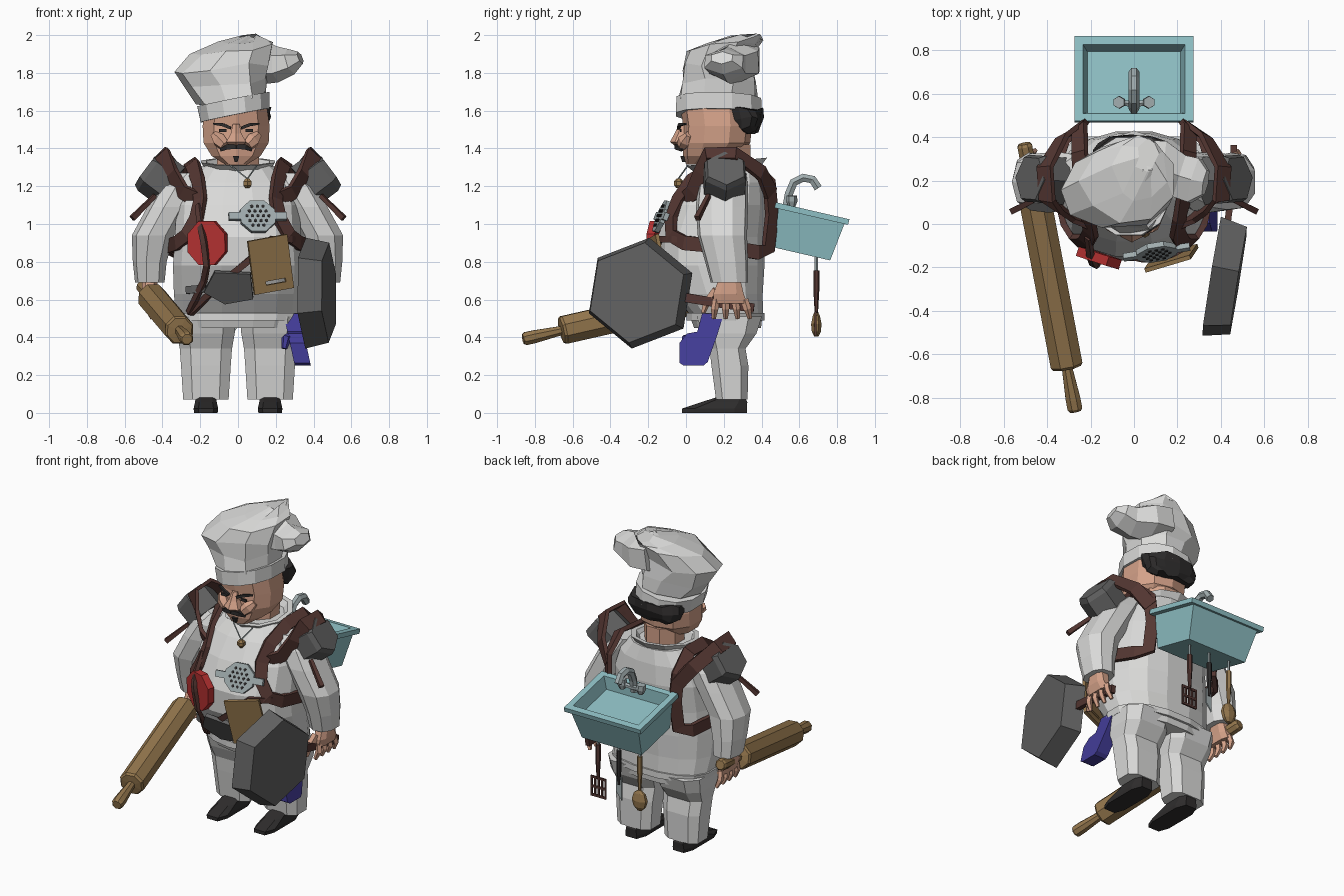
import bpy, bmesh, math, random
from mathutils import Vector, Matrix

random.seed(4)
V = Vector


def mat(name, r, g, b):
    m = bpy.data.materials.new(name)
    m.diffuse_color = (r, g, b, 1)
    return m


WHITE = mat("cloth white", .70, .70, .69)
SKIN = mat("skin", .66, .36, .25)
BROWN = mat("leather brown", .09, .038, .032)
IRON = mat("iron grey", .12, .12, .12)
STEEL = mat("steel", .36, .42, .43)
BLACK = mat("black", .028, .026, .026)
WOOD = mat("wood", .30, .185, .075)
RED = mat("red", .45, .03, .03)
BLUE = mat("mitt blue", .055, .045, .31)
TEAL = mat("sink teal", .27, .52, .55)


def finish(name, bm, m):
    bmesh.ops.recalc_face_normals(bm, faces=bm.faces)
    me = bpy.data.meshes.new(name)
    bm.to_mesh(me)
    bm.free()
    me.materials.append(m)
    ob = bpy.data.objects.new(name, me)
    bpy.context.collection.objects.link(ob)
    return ob


def skin_rings(name, rings, m):
    """Bridge rings of points and cap both ends."""
    bm = bmesh.new()
    vs = [[bm.verts.new(p) for p in r] for r in rings]
    n = len(vs[0])
    for a, b in zip(vs, vs[1:]):
        for i in range(n):
            bm.faces.new((a[i], a[(i + 1) % n], b[(i + 1) % n], b[i]))
    bm.faces.new(vs[0])
    bm.faces.new(vs[-1])
    return finish(name, bm, m)


def section(n, p, turn):
    """Superellipse section; n=4, p=0 is a rectangle."""
    f = lambda c: math.copysign(abs(c) ** p if p else 1, c)
    return [(f(math.cos(a)), f(math.sin(a))) for a in
            (turn + (i + .5) * math.tau / n for i in range(n))]


def loft(name, rings, m, n=12, p=.85, tilt=(0, 0), jitter=0):
    """Rings are (cx, y front, y back, z, rx)."""
    out = []
    for cx, y0, y1, z, rx in rings:
        cy, ry = (y0 + y1) / 2, (y1 - y0) / 2
        j = lambda: random.uniform(-jitter, jitter)
        out.append([(cx + u * rx + j(), cy + v * ry + j(),
                     z + tilt[0] * u * rx + tilt[1] * v * ry + j())
                    for u, v in section(n, p, 0)])
    return skin_rings(name, out, m)


def sweep(name, pts, sizes, m, n=4, p=0, up=None, axis=None, turn=0):
    """Sweep a section of half sizes (a, b); up=None turns b away from the body."""
    pts = [V(q) for q in pts]
    if isinstance(sizes, tuple):
        sizes = [sizes] * len(pts)
    out = []
    for i, q in enumerate(pts):
        t = V(axis) if axis else pts[min(i + 1, len(pts) - 1)] - pts[max(i - 1, 0)]
        t.normalize()
        nr = V(up) if up else V((q.x, q.y - .2, max(0, q.z - 1.2) * 2.5))
        nr = (nr - t * nr.dot(t)).normalized()
        b = t.cross(nr)
        a, c = sizes[i]
        out.append([q + b * (a * u) + nr * (c * v) for u, v in section(n, p, turn)])
    return skin_rings(name, out, m)


def rod(name, a, b, prof, m, n=8, turn=0):
    """Turned rod; prof is (fraction along, radius)."""
    a, b = V(a), V(b)
    d = b - a
    up = (0, 0, 1) if abs(d.normalized().z) < .9 else (0, -1, 0)
    return sweep(name, [a + d * t for t, _ in prof], [(r, r) for _, r in prof],
                 m, n, 1, up, d, turn)


def plate(name, outlines, thick, m, mx):
    bm = bmesh.new()
    for o in outlines:
        lo, hi = ([bm.verts.new(mx @ V((x, y, z))) for x, y in o] for z in (0, thick))
        bm.faces.new(lo)
        bm.faces.new(hi)
        for i in range(len(o)):
            j = (i + 1) % len(o)
            bm.faces.new((lo[i], lo[j], hi[j], hi[i]))
    return finish(name, bm, m)


def oval(rx, ry, n, cx=0, cy=0):
    return [(cx + rx * u, cy + ry * v) for u, v in section(n, 1, 0)]


def rect(w, h, cx=0, cy=0):
    return [(cx + w * u, cy + h * v) for u, v in ((-1, -1), (1, -1), (1, 1), (-1, 1))]


# Torso
TORSO = [(0, .04, .40, .45, .31), (0, .01, .41, .53, .335), (0, -.07, .41, .63, .345),
         (0, -.15, .42, .78, .35), (0, -.155, .42, .93, .34), (0, -.085, .43, 1.1, .33),
         (0, -.01, .42, 1.22, .28), (0, .06, .40, 1.31, .19)]
loft("jacket", TORSO, WHITE, 16)
loft("jacket_hem", [(0, 0, .42, .49, .335), (0, 0, .42, .53, .345)], WHITE, 16)


def front(x, z):
    """y of the jacket front at x, z."""
    for r, s in zip(TORSO, TORSO[1:]):
        if z <= s[3]:
            break
    k = (z - r[3]) / (s[3] - r[3])
    _, y0, y1, _, rx = [a + (b - a) * k for a, b in zip(r, s)]
    c = max(0, 1 - abs(x / rx) ** (2 / .85))
    return (y0 + y1) / 2 - (y1 - y0) / 2 * c ** .425


def on_front(x, z, off=.01, roll=0):
    e = .02
    dx = (front(x + e, z) - front(x - e, z)) / (2 * e)
    dz = (front(x, z + e) - front(x, z - e)) / (2 * e)
    n = V((dx, -1, dz)).normalized()
    u = V((1, dx, 0)).normalized()
    mx = Matrix((u, n.cross(u), n)).transposed().to_4x4()
    return Matrix.Translation(V((x, front(x, z), z)) + n * off) @ mx @ Matrix.Rotation(roll, 4, 'Z')


def wrap(name, pts, w, m=BROWN):
    """Strap on the jacket front through (x, z, offset) points."""
    fine = [V(a).lerp(V(b), k / 3) for a, b in zip(pts, pts[1:]) for k in range(3)] + [V(pts[-1])]
    sweep(name, [(q.x, front(q.x, q.y) - q.z, q.y) for q in fine], (w, .012), m)


# Collar and neck
loft("collar", [(0, .07, .38, 1.27, .16), (0, .0, .43, 1.33, .205), (0, .03, .40, 1.33, .175),
                (0, .1, .36, 1.28, .13)], WHITE, 10, 1, (0, .1))
loft("neck", [(0, .09, .35, 1.25, .12), (0, .1, .35, 1.42, .12)], SKIN, 8, 1)
# Pendant
rod("pendant", (.05, front(.05, 1.22) - .03, 1.19), (.05, front(.05, 1.22) - .03, 1.24),
    [(0, .012), (.3, .025), (.7, .025), (1, .012)], WOOD, 6)
for x0 in (-.04, .1):
    rod("pendant_cord", (x0, .01, 1.31), (.05, -.04, 1.24), [(0, .004), (1, .004)], STEEL, 4)

# Head and face
loft("head", [(-.01, .0, .13, 1.315, .06), (-.01, -.015, .27, 1.36, .135), (-.01, -.02, .34, 1.43, .18),
              (-.01, -.015, .35, 1.52, .185), (-.01, -.03, .35, 1.62, .17)], SKIN, 10, .85)
loft("nose", [(-.01, -.06, .02, 1.415, .045), (-.01, -.085, .02, 1.435, .06),
              (-.01, -.06, .02, 1.48, .032), (-.01, -.035, .02, 1.53, .02)], SKIN, 6, 1)
for s in (-1, 1):
    cx = -.01
    rod("cheek", (cx + s * .06, -.02, 1.415), (cx + s * .12, .015, 1.475), [(0, .03), (.5, .04), (1, .02)], SKIN, 6)
    sweep("eyebrow", [(cx + s * .028, -.04, 1.508), (cx + s * .07, -.033, 1.525), (cx + s * .12, -.003, 1.53)],
          [(.008, .008), (.008, .008), (.004, .006)], BLACK, up=(0, -1, 0))
    plate("eye", [rect(.02, .008)], .009, BLACK,
          Matrix.Translation((cx + s * .07, -.024, 1.495)) @ Matrix.Rotation(math.pi / 2, 4, 'X'))
    sweep("moustache", [(cx, -.05, 1.41), (cx + s * .045, -.045, 1.408), (cx + s * .08, -.02, 1.392)],
          [(.012, .012), (.013, .012), (.007, .008)], BLACK, up=(0, -1, 0))
loft("goatee", [(-.01, -.02, .02, 1.328, .007), (-.01, -.03, .02, 1.36, .017)], BLACK, 4, 0)
loft("hair", [(-.01, .31, .375, 1.485, .12), (-.01, .25, .395, 1.51, .165), (-.01, .22, .41, 1.56, .185),
              (-.01, .2, .4, 1.61, .18)], BLACK, 14, .8, jitter=.012)

# Hat, leaning over with a folded lobe
loft("hat_band", [(-.015, -.06, .41, 1.575, .188), (-.025, -.058, .405, 1.66, .197)], WHITE, 12, .9, (.2, -.02))
loft("hat_puff", [(-.025, -.055, .40, 1.655, .193), (-.06, -.03, .375, 1.74, .225), (-.09, -.035, .37, 1.83, .26),
                  (-.03, .0, .40, 1.925, .21), (.03, .1, .42, 1.975, .12), (.06, .24, .38, 1.99, .05)],
     WHITE, 9, 1, (.12, .06), .018)
sweep("hat_fold", [(.02, .25, 1.87), (.12, .25, 1.855), (.21, .22, 1.845), (.28, .20, 1.86), (.33, .19, 1.88)],
      [(.16, .13), (.155, .12), (.115, .095), (.12, .07), (.065, .035)], WHITE, 6, 1, (0, 0, 1))

# Legs, shoes, arms, hands, shoulder pans and straps
for s in (-1, 1):
    c = s * .17
    loft("trouser_leg", [(c, .155, .33, .07, .126), (c, .13, .335, .25, .138), (c, .12, .32, .34, .145),
                         (c, .08, .38, .42, .16), (c, .05, .41, .51, .167)], WHITE, 8, .6)
    loft("shoe", [(s * .17, -.03, .33, 0, .065), (s * .17, -.03, .33, .022, .068),
                  (s * .17, .08, .33, .058, .06), (s * .17, .18, .31, .09, .055)], BLACK, 8, .55)
    loft("sleeve", [(s * .25, .1, .32, 1.27, .08), (s * .30, .06, .33, 1.2, .12), (s * .365, .05, .33, 1.09, .115),
                    (s * .447, .06, .325, .94, .115), (s * .465, .1, .33, .8, .092),
                    (s * .465, .13, .33, .69, .08)], WHITE, 9, .85)
    loft("palm", [(s * .465, .17, .29, .71, .045), (s * .47, .14, .31, .63, .04),
                  (s * .465, .14, .33, .58, .03)], SKIN, 8, .7)
    for i, y in enumerate((.16, .21, .26, .31)):
        sweep("finger", [(s * .47, y, .6), (s * .475, y + (i - 1) * .008, .55), (s * .455, y + (i - 1) * .014, .5)],
              [(.021, .021), (.02, .02), (.012, .012)], SKIN, 5, 1, (0, -1, 0))
    sweep("thumb", [(s * .45, .16, .65), (s * .435, .11, .59), (s * .43, .09, .53)],
          [(.026, .026), (.022, .022), (.012, .012)], SKIN, 5, 1, (1, 0, 0))
    rod("shoulder_pan", (s * .355, .2, 1.2), (s * .48, .21, 1.295), [(0, .125), (.8, .125), (1, .11)], IRON, 6)
    rod("shoulder_pan_handle", (s * .44, .12, 1.15), (s * .56, .06, 1.03), [(0, .015), (1, .02)], BROWN, 4)
    sweep("pan_strap", [(s * .22, .0, 1.13), (s * .29, .04, 1.17), (s * .35, .08, 1.27), (s * .40, .11, 1.37),
                        (s * .41, .26, 1.37), (s * .33, .4, 1.27), (s * .25, .45, 1.16)], (.043, .012), BROWN)
    f = lambda x, z: (s * x, front(x, z) - .015, z)
    sweep("pack_strap", [(s * .37, .2, .88), (s * .31, .38, .85), (s * .25, .435, .87), (s * .24, .455, 1.05),
                         (s * .25, .44, 1.22), (s * .25, .33, 1.325), (s * .24, .16, 1.315), (s * .21, .03, 1.23),
                         f(.2, 1.13), f(.22, 1.03), f(.27, .94), f(.32, .9), (s * .37, .2, .88)],
          (.038, .014), BROWN)

# Front straps
wrap("cross_strap", [(.33, .92, .015), (.18, .92, .015), (.05, .8, .015), (-.1, .68, .015), (-.25, .53, .015)], .017)
wrap("thin_strap", [(-.21, 1.1, .02), (-.2, 1.0, .065), (-.18, .9, .065), (-.165, .78, .05),
                    (-.18, .7, .03), (-.26, .53, .02)], .015)

# Pot holder
mx = on_front(-.155, .9, .0)
plate("pot_holder", [oval(.112, .125, 8)], .045, RED, mx)

# Strainer with holes and lugs
mx = on_front(.1, 1.03, .012)
plate("strainer", [oval(.1, .095, 8), rect(.035, .02, -.12), rect(.035, .02, .12)], .025, STEEL, mx)
plate("strainer_holes", [oval(.009, .009, 6, (i + (j % 2) / 2) * .03, j * .027)
                         for j in range(-2, 3) for i in range(-2, 3)
                         if abs(i + (j % 2) / 2) * .03 < .073 - abs(j) * .008], .029, BLACK, mx)

# Cutting board, with a slot, and cleaver
mx = on_front(.163, .79, .02, math.radians(10))
plate("cutting_board", [rect(.11, .045, 0, .1), rect(.11, .07, 0, -.015), rect(.11, .02, 0, -.125),
                        rect(.035, .01, -.075, -.095), rect(.02, .01, .09, -.095)], .02, WOOD, mx)
plate("cleaver", [[(-.13, -.03), (-.02, -.1), (.13, -.07), (.12, .08), (-.07, .09)]], .025, IRON,
      on_front(-.05, .68, .012))
wrap("cleaver_handle", [(-.17, .66, .015), (-.27, .65, .015)], .02, IRON)

# Big frying pan
ax = V((.987, -.16, .02))
o = V((.417, -.25, .635))
sweep("frying_pan", [o + ax * d for d in (.065, -.06, -.06, .035)],
      [(r, r) for r in (.268, .297, .275, .25)], IRON, 6, 1, (0, 0, 1), ax, math.radians(9))
sweep("frying_pan_handle", [(.43, .0, .61), (.45, .15, .585), (.46, .36, .555)], (.015, .024), BROWN, up=(0, 0, 1))

# Rolling pin
rod("rolling_pin", (-.27, -.862, .39), (-.505, .37, .67),
    [(0, .028), (.01, .037), (.045, .037), (.162, .026), (.165, .07), (.175, .08), (.78, .08), (.79, .07),
     (.795, .026), (.93, .037), (.99, .037), (1, .028)], WOOD, 8)

# Oven mitt
mx = Matrix(((0, -.22, 1, .27), (1, 0, 0, -.005), (0, 1, 0, .39), (0, 0, 0, 1)))
plate("oven_mitt", [[(.205, .135), (.09, .135), (.065, .04), (.01, .03), (-.03, -.02), (-.03, -.125),
                     (-.01, -.138), (.1, -.138), (.12, -.12), (.17, .02)]], .085, BLUE, mx)
sweep("mitt_thumb", [(.28, .05, .4), (.255, .0, .39), (.245, -.01, .34)],
      [(.03, .03), (.028, .028), (.015, .015)], BLUE, 6, 1, (1, 0, 0))

# Sink with shallow basin
sink = loft("sink", [(0, -.15, .15, -.235, .215), (0, -.18, .18, -.03, .245), (0, -.2, .2, -.03, .275),
                     (0, -.2, .2, 0, .275), (0, -.165, .16, 0, .235), (0, -.145, .145, -.08, .215)], TEAL, 4, 0)
sink.matrix_world = Matrix.Translation((0, .67, 1.07)) @ Matrix.Rotation(math.radians(-13), 4, 'X')
# Tap and knobs
sweep("tap", [(0, .53, 1.08), (0, .545, 1.16), (0, .57, 1.22), (0, .62, 1.245), (0, .67, 1.235), (0, .7, 1.19)],
      (.025, .025), STEEL, 6, 1, (1, 0, 0))
for s in (-1, 1):
    rod("tap_arm", (0, .55, 1.11), (s * .06, .56, 1.12), [(0, .015), (1, .015)], STEEL, 6)
    rod("tap_knob", (s * .065, .56, 1.09), (s * .07, .56, 1.15), [(0, .018), (.5, .03), (1, .028)], STEEL, 6)

# Hanging utensils
Y = .69
for x, m in ((.15, BROWN), (0, BLACK), (-.15, WOOD)):
    rod("utensil_hook", (x, Y, .83), (x, Y, .74), [(0, .009), (1, .009)], STEEL, 5)
    rod("utensil_handle", (x, Y, .755), (x, Y, .53), [(0, .016), (.45, .016), (1, .009)], m, 6)
turner = Matrix.Translation((.15, Y, .47)) @ Matrix.Rotation(math.pi / 2, 4, 'X')
plate("turner_head", [rect(.005, .06, i * .025) for i in range(-2, 3)] +
      [rect(.055, .007, 0, z) for z in (-.057, 0, .06)], .01, BROWN, turner)
plate("knife_blade", [[(-.02, .06), (.02, .06), (.02, -.04), (-.02, -.09)]], .008, STEEL,
      Matrix.Translation((0, Y, .52)) @ Matrix.Rotation(math.pi / 2, 4, 'X'))
sweep("spoon_bowl", [(-.15, Y, z) for z in (.535, .515, .47, .43, .405)],
      [(.01, .01), (.04, .02), (.054, .03), (.042, .026), (.018, .012)], WOOD, 8, 1, (0, 1, 0))
